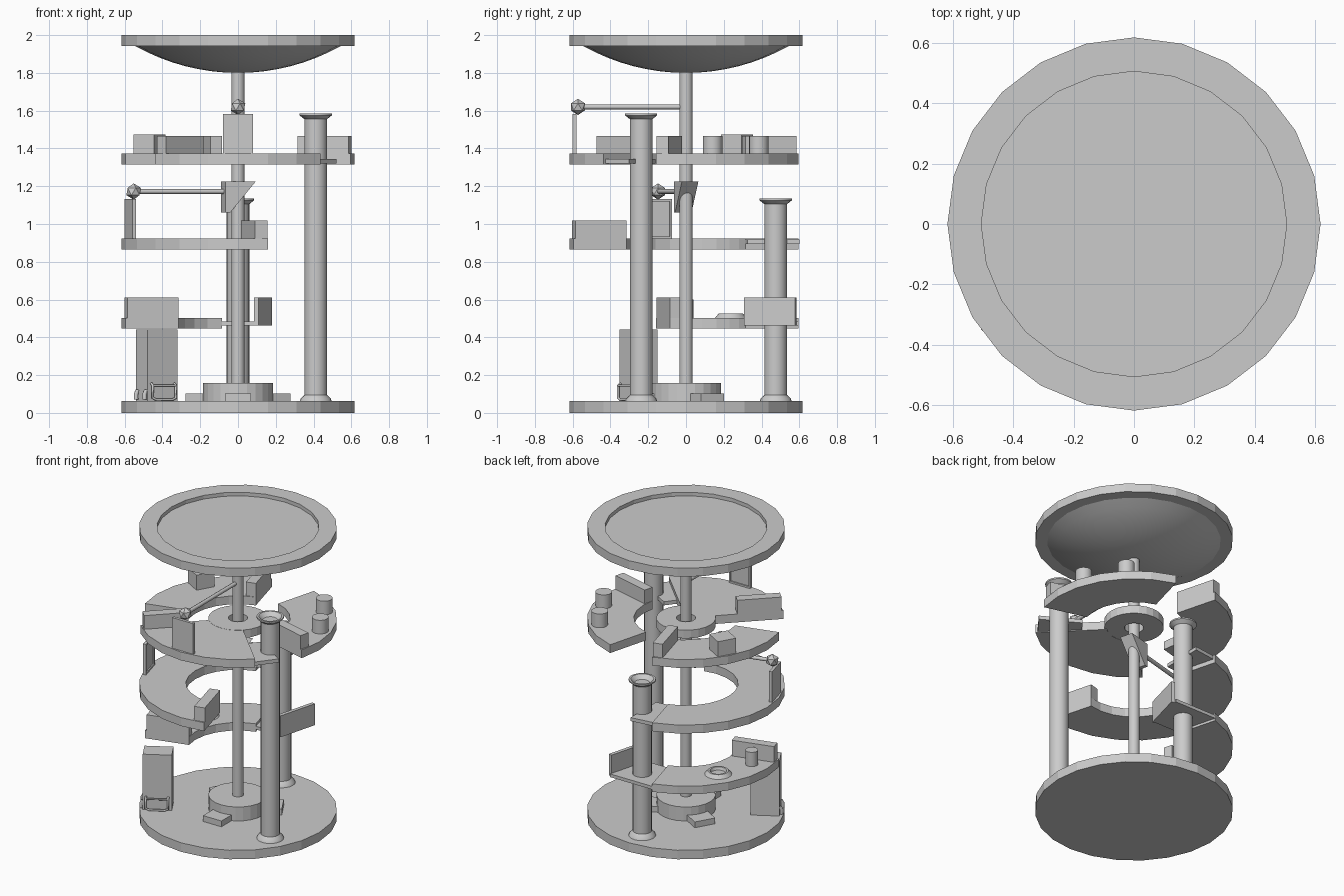
import bpy, bmesh, math
from mathutils import Vector

if "Cube" in bpy.data.objects:
    bpy.data.objects.remove(bpy.data.objects["Cube"])

rad = math.radians


def polar(r, deg, z=0.0):
    return Vector((r * math.cos(rad(deg)), r * math.sin(rad(deg)), z))


def finish(name, bm, smooth=False):
    bmesh.ops.remove_doubles(bm, verts=bm.verts, dist=1e-5)
    bmesh.ops.recalc_face_normals(bm, faces=bm.faces)
    me = bpy.data.meshes.new(name)
    bm.to_mesh(me)
    bm.free()
    ob = bpy.data.objects.new(name, me)
    bpy.context.collection.objects.link(ob)
    if smooth:
        bpy.ops.object.select_all(action='DESELECT')
        ob.select_set(True)
        bpy.context.view_layer.objects.active = ob
        bpy.ops.object.shade_smooth_by_angle(angle=rad(35))
    return ob


def lathe(name, profile, n=24, at=(0, 0, 0), smooth=False):
    """Revolve (radius, height) points around a vertical axis."""
    bm = bmesh.new()
    rings = []
    for r, z in profile:
        if r == 0:
            rings.append([bm.verts.new((0, 0, z))] * n)
        else:
            rings.append([bm.verts.new(polar(r, 360 * i / n, z)) for i in range(n)])
    for a, b in zip(rings, rings[1:]):
        for i in range(n):
            j = (i + 1) % n
            vs = list(dict.fromkeys((a[i], a[j], b[j], b[i])))
            bm.faces.new(vs)
    ob = finish(name, bm, smooth)
    ob.location = at
    return ob


def disc(name, r, z0, z1, n=24, at=(0, 0, 0), smooth=False):
    return lathe(name, [(0, z0), (r, z0), (r, z1), (0, z1)], n, at, smooth)


def sector(name, a0, a1, r0, r1, z0, z1, step=15):
    """Slab shaped like a slice of a ring."""
    bm = bmesh.new()
    n = max(1, round((a1 - a0) / step))
    loops = []
    for i in range(n + 1):
        a = a0 + (a1 - a0) * i / n
        loops.append([bm.verts.new(polar(r, a, z)) for r, z in
                      ((r0, z0), (r1, z0), (r1, z1), (r0, z1))])
    for p, q in zip(loops, loops[1:]):
        for k in range(4):
            bm.faces.new((p[k], p[(k + 1) % 4], q[(k + 1) % 4], q[k]))
    bm.faces.new(loops[0])
    bm.faces.new(loops[-1])
    return finish(name, bm)


def block(name, deg, r0, r1, t0, t1, z0, z1):
    """Box in a frame turned to deg: r along the radius, t across it."""
    bm = bmesh.new()
    bmesh.ops.create_cube(bm, size=1)
    for v in bm.verts:
        v.co = Vector((r1 if v.co.x > 0 else r0, t1 if v.co.y > 0 else t0,
                       z1 if v.co.z > 0 else z0))
    ob = finish(name, bm)
    ob.rotation_euler.z = rad(deg)
    return ob


def pipe(name, pts, r, deg):
    cu = bpy.data.curves.new(name, 'CURVE')
    cu.dimensions = '3D'
    cu.bevel_depth = r
    cu.bevel_resolution = 2
    cu.use_fill_caps = True
    sp = cu.splines.new('POLY')
    sp.points.add(len(pts) - 1)
    for p, c in zip(sp.points, pts):
        p.co = (*c, 1)
    ob = bpy.data.objects.new(name, cu)
    bpy.context.collection.objects.link(ob)
    ob.rotation_euler.z = rad(deg)
    return ob


R, RI = 0.617, 0.325

# base, hub and steps
disc("base_disc", R, 0, 0.062)
disc("base_hub", 0.184, 0.062, 0.158)
for a in (30, 150, 270):
    block("hub_step", a, 0.15, 0.28, -0.07, 0.07, 0.062, 0.102)

# central pole
disc("center_pole", 0.035, 0.15, 1.85, 16, smooth=True)

# roof: rim, recessed top and bowl underside
lathe("roof_rim", [(0, 1.975), (0.505, 1.975), (0.505, 2.0), (R, 2.0), (R, 1.942), (0.53, 1.942)])
cap = 1.11
lathe("roof_bowl", [(cap * math.sin(rad(29.2 * i / 8)), 1.80 + cap * (1 - math.cos(rad(29.2 * i / 8))))
                    for i in range(9)], smooth=True)

# tall tubes with flared ends
for a, top in ((-30, 1.585), (90, 1.135)):
    lathe("tube_column", [(0, 0.062), (0.085, 0.062), (0.08, 0.075), (0.06, 0.095),
                          (0.06, top - 0.03), (0.085, top - 0.01), (0.085, top),
                          (0.072, top), (0.045, top - 0.025), (0, top - 0.025)],
          20, polar(0.475, a), True)

# lower floor
sector("lower_floor", 105, 195, RI, R, 0.447, 0.502)
sector("lower_landing", 75, 105, RI, R, 0.463, 0.485, 30)
block("lower_end_wall", 195, RI, 0.605, -0.06, 0, 0.502, 0.61)
block("lower_landing_wall", 75, RI, 0.605, -0.025, 0, 0.463, 0.61)
disc("lower_stool", 0.04, 0.502, 0.6, 16, polar(0.5, 180), True)
lathe("floor_collar", [(0.085, 0.502), (0.065, 0.525), (0.052, 0.525), (0.045, 0.506), (0, 0.506)],
      20, polar(0.475, 150), True)

# middle floor
sector("middle_floor", 105, 285, RI, R, 0.864, 0.922)
sector("middle_landing", 90, 105, RI, R - 0.015, 0.893, 0.917)
block("middle_end_wall", 285, RI, 0.605, -0.07, 0, 0.922, 1.018)

# top floor: hub and three slices
lathe("top_hub", [(0.06, 1.317), (0.185, 1.317), (0.185, 1.373), (0.06, 1.373), (0.06, 1.317)])
sector("top_floor_right", -15, 75, RI, R, 1.315, 1.372)
sector("top_floor_left", 105, 195, RI, R, 1.315, 1.372)
sector("top_floor_front", 225, 315, 0.17, R, 1.315, 1.372)
sector("top_landing", 315, 330, RI, R - 0.015, 1.32, 1.345)
for a in (-15, 105, 225):
    block("top_wall", a, RI, 0.605, 0, 0.065, 1.372, 1.466)
block("top_crate", 150, 0.478, 0.603, -0.0625, 0.0625, 1.372, 1.475)
for a in (15, 45):
    disc("top_stool", 0.052, 1.372, 1.466, 16, polar(0.545, a), True)

# swinging arms with faceted knobs and framed panels
for a, z, zf in ((195, 1.172, 0.922), (270, 1.62, 1.372)):
    pipe("swing_arm", [(0.02, 0, z), (0.57, 0, z)], 0.013, a)
    bm = bmesh.new()
    bmesh.ops.create_icosphere(bm, subdivisions=1, radius=0.043)
    knob = finish("arm_knob", bm)
    knob.location = polar(0.572, a, z)
    zt = zf + 0.21
    block("panel", a, 0.588, 0.6, -0.08, 0.08, zf, zt)
    for t0, t1, z0, z1 in ((-0.08, -0.068, zf, zt), (0.068, 0.08, zf, zt),
                           (-0.068, 0.068, zf, zf + 0.012), (-0.068, 0.068, zt - 0.012, zt)):
        block("panel_frame", a, 0.58, 0.588, t0, t1, z0, z1)

# wedge bracket on the pole
bm = bmesh.new()
prof = [(-0.08, 1.06), (-0.055, 1.06), (0.085, 1.225), (-0.08, 1.225)]
f = bm.faces.new([bm.verts.new((x, -0.045, z)) for x, z in prof])
ext = bmesh.ops.extrude_face_region(bm, geom=[f])
bmesh.ops.translate(bm, vec=(0, 0.09, 0), verts=[g for g in ext["geom"] if isinstance(g, bmesh.types.BMVert)])
finish("pole_bracket", bm).rotation_euler.z = rad(15)

# cabinet standing under the lower floor, with rails at its foot
block("cabinet", 210, 0.408, 0.59, -0.06, 0.065, 0.062, 0.442)
pipe("cabinet_rail", [(0.43, 0.07, 0.155), (0.43, 0.085, 0.145), (0.43, 0.085, 0.08), (0.45, 0.085, 0.07),
                      (0.55, 0.085, 0.07), (0.57, 0.085, 0.08), (0.57, 0.085, 0.145), (0.57, 0.07, 0.155)],
     0.007, 210)
pipe("cabinet_upper_rail", [(0.43, 0.085, 0.145), (0.57, 0.085, 0.145)], 0.006, 210)
for t in (-0.04, 0.05):
    pipe("cabinet_foot", [(0.59, t, 0.12), (0.6, t, 0.1), (0.6, t, 0.07)], 0.012, 210)
